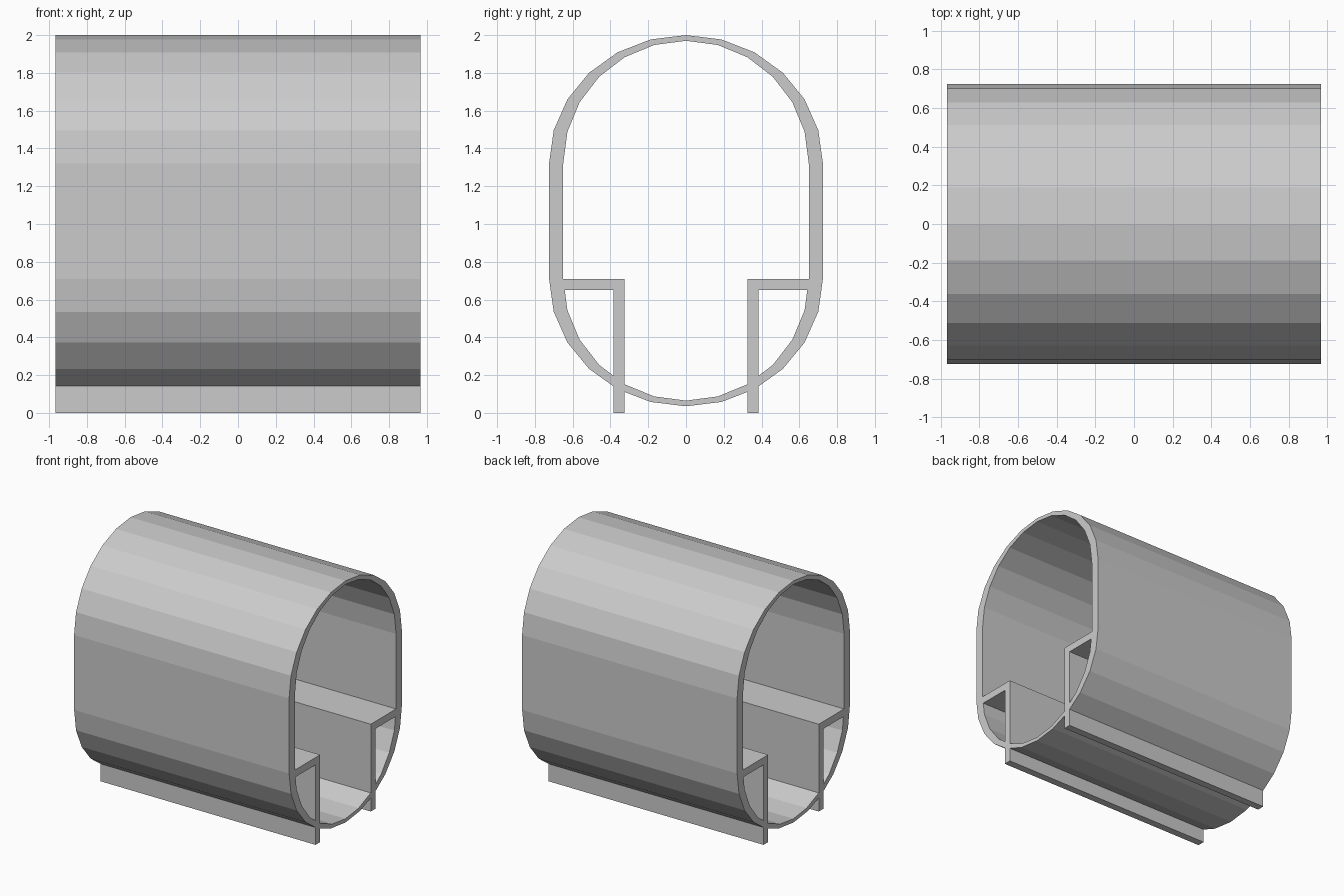
import bpy, bmesh
from math import sin, cos, radians

if "Cube" in bpy.data.objects:
    bpy.data.objects.remove(bpy.data.objects["Cube"])

HALF_LEN = 0.967


def oval(half_width, top, bottom):
    """Closed (y, z) outline: straight sides with a 12-sided half ellipse at each end."""
    z_hi, z_lo = 1.32, 0.71
    pts = []
    for k in range(-6, 7):
        a = radians(15 * k)
        pts.append((half_width * sin(a), z_hi + (top - z_hi) * cos(a)))
    for k in range(6, -7, -1):
        a = radians(15 * k)
        pts.append((half_width * sin(a), z_lo - (z_lo - bottom) * cos(a)))
    return pts


def finish(name, bm):
    bmesh.ops.recalc_face_normals(bm, faces=bm.faces[:])
    mesh = bpy.data.meshes.new(name)
    bm.to_mesh(mesh)
    bm.free()
    obj = bpy.data.objects.new(name, mesh)
    bpy.context.collection.objects.link(obj)
    return obj


def ring(bm, pts, x):
    return [bm.verts.new((x, y, z)) for y, z in pts]


# Open tube with a wall that thins towards the top and bottom
bm = bmesh.new()
outer, inner = oval(0.725, 2.0, 0.035), oval(0.65, 1.97, 0.065)
loops = [ring(bm, outer, -HALF_LEN), ring(bm, outer, HALF_LEN),
         ring(bm, inner, HALF_LEN), ring(bm, inner, -HALF_LEN)]
n = len(outer)
for i in range(4):
    a, b = loops[i], loops[(i + 1) % 4]
    for j in range(n):
        k = (j + 1) % n
        bm.faces.new((a[j], a[k], b[k], b[j]))
shell = finish("tube_shell", bm)


# L-shaped shelf with a leg through the shell, on each side
def shelf_leg(name, side):
    profile = [(0.325, 0), (0.385, 0), (0.385, 0.65), (0.69, 0.65),
               (0.69, 0.71), (0.325, 0.71)]
    profile = [(side * y, z) for y, z in profile]
    bm = bmesh.new()
    a, b = ring(bm, profile, -HALF_LEN), ring(bm, profile, HALF_LEN)
    bm.faces.new(a)
    bm.faces.new(b)
    for j in range(len(profile)):
        k = (j + 1) % len(profile)
        bm.faces.new((a[j], a[k], b[k], b[j]))
    return finish(name, bm)


# Fuse both shelves into the shell
for name, side in (("left_shelf_leg", 1), ("right_shelf_leg", -1)):
    part = shelf_leg(name, side)
    part.hide_render = True
    part.hide_set(True)
    mod = shell.modifiers.new("join_" + name, 'BOOLEAN')
    mod.operation = 'UNION'
    mod.solver = 'EXACT'
    mod.object = part
